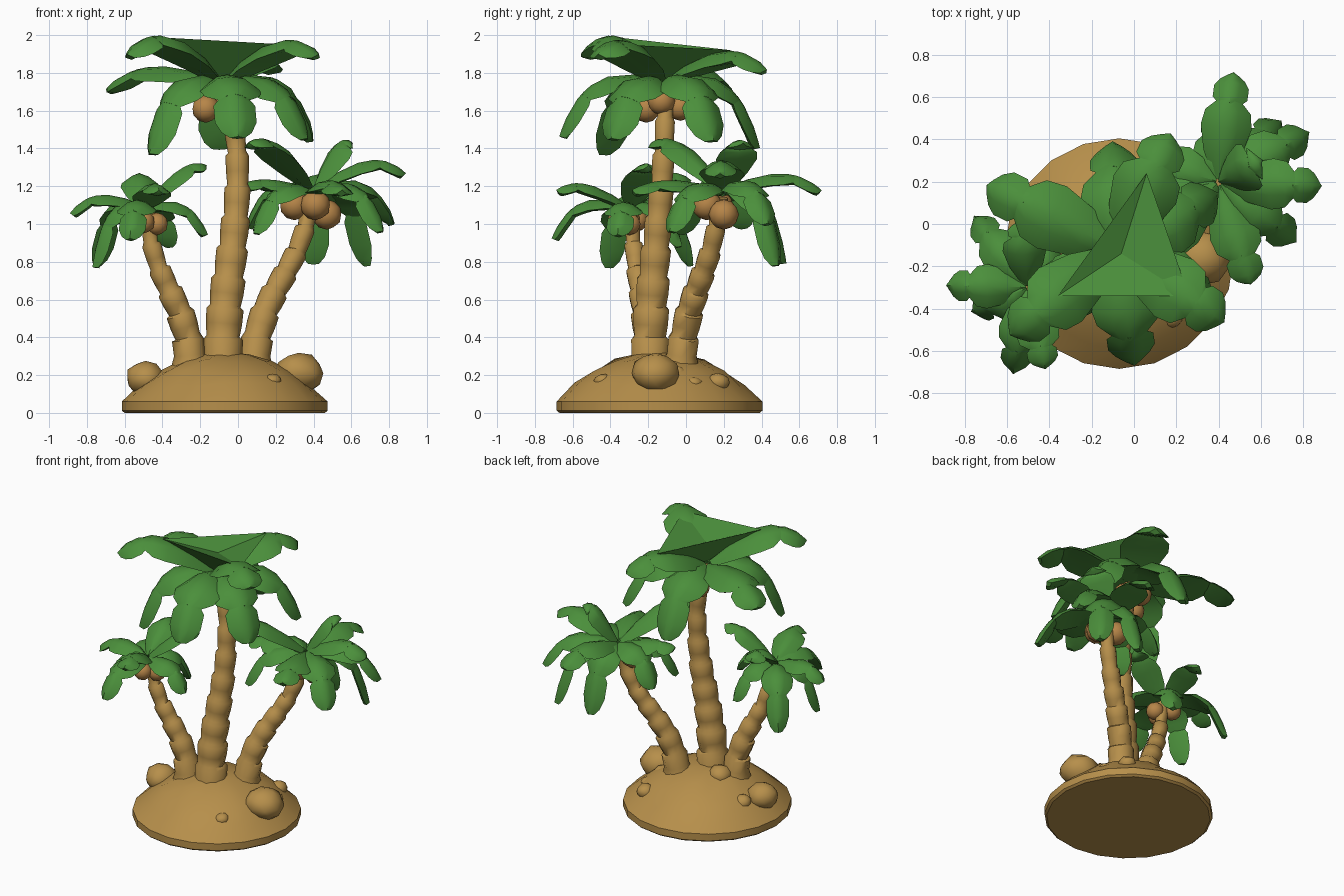
import bpy, bmesh, math, random
from mathutils import Vector
from mathutils.geometry import interpolate_bezier

random.seed(4)
cube = bpy.data.objects.get("Cube")
if cube:
    bpy.data.objects.remove(cube, do_unlink=True)


def material(name, rgb):
    mat = bpy.data.materials.new(name)
    mat.use_nodes = True
    mat.diffuse_color = (*rgb, 1)
    bsdf = next(n for n in mat.node_tree.nodes if n.type == 'BSDF_PRINCIPLED')
    bsdf.inputs["Base Color"].default_value = (*rgb, 1)
    return mat


SAND = material("sand and bark", (0.47, 0.275, 0.07))
NUT = material("coconut brown", (0.47, 0.235, 0.065))
LEAF = material("leaf green", (0.07, 0.275, 0.044))


def finish(name, bm, mat, angle=40):
    bmesh.ops.recalc_face_normals(bm, faces=bm.faces)
    mesh = bpy.data.meshes.new(name)
    bm.to_mesh(mesh)
    bm.free()
    mesh.materials.append(mat)
    ob = bpy.data.objects.new(name, mesh)
    bpy.context.collection.objects.link(ob)
    bpy.ops.object.select_all(action='DESELECT')
    ob.select_set(True)
    bpy.context.view_layer.objects.active = ob
    bpy.ops.object.shade_smooth_by_angle(angle=math.radians(angle))


def skin(bm, rings):
    """Bridge rings of points into a closed tube."""
    rows = [[bm.verts.new(p) for p in ring] for ring in rings]
    n = len(rows[0])
    for a, b in zip(rows, rows[1:]):
        for i in range(n):
            j = (i + 1) % n
            bm.faces.new((a[i], a[j], b[j], b[i]))
    bm.faces.new(rows[0])
    bm.faces.new(rows[-1])


def circle(centre, axis, radius, n):
    rot = Vector((0, 0, 1)).rotation_difference(axis)
    return [centre + rot @ Vector((radius * math.cos(i * math.tau / n),
                                   radius * math.sin(i * math.tau / n), 0))
            for i in range(n)]


def ball(name, centre, radius, mat, squash=1.0, jitter=0.0):
    bm = bmesh.new()
    bmesh.ops.create_icosphere(bm, subdivisions=2, radius=radius)
    for v in bm.verts:
        v.co *= 1 + random.uniform(-jitter, jitter)
        v.co.z *= squash
    bmesh.ops.translate(bm, verts=bm.verts, vec=centre)
    finish(name, bm, mat, 50)


def trunk(name, points, r0, r1, segments):
    """Stacked, softly swelling segments on a curved path."""
    pts = interpolate_bezier(*[Vector(p) for p in points], segments + 1)
    bm = bmesh.new()
    rings = []
    for i, (a, b) in enumerate(zip(pts, pts[1:])):
        axis = (b - a).normalized()
        r = r0 + (r1 - r0) * i / (segments - 1)
        swell = 1.35 if i == 0 else 0.94
        rings += [circle(a, axis, r * swell, 10),
                  circle(a.lerp(b, 0.4), axis, r * 1.03, 10),
                  circle(a.lerp(b, 0.88), axis, r * 1.06, 10)]
    skin(bm, rings)
    finish(name, bm, SAND, 55)


def frond(name, crown, tip, lift, width):
    """Arched folded blade with a separate drooping tip piece."""
    p0, p2 = Vector(crown), Vector(tip)
    p1 = p0.lerp(p2, 0.66 + 0.3 * max(0, p0.z - p2.z))
    p1.z = max(p0.z, p2.z) + lift
    flat = Vector((p2.x - p0.x, p2.y - p0.y, 0)).normalized()
    side = Vector((-flat.y, flat.x, 0))
    bm = bmesh.new()
    blade = [(0.03, 0.3), (0.2, 0.8), (0.42, 1.05), (0.58, 0.95), (0.68, 0.55)]
    end = [(0.65, 0.45), (0.73, 0.72), (0.88, 0.72), (0.96, 0.52), (1, 0.25)]
    for piece in (blade, end):
        rings = []
        for t, w in piece:
            c = p0 * (1 - t) ** 2 + p1 * 2 * t * (1 - t) + p2 * t * t
            tangent = ((p1 - p0) * (1 - t) + (p2 - p1) * t).normalized()
            up = tangent.cross(side)
            half = width * w / 2
            drop = up * half * 0.42
            rings.append([c + side * half - drop, c + side * half * 0.45,
                          c + up * 0.012,
                          c - side * half * 0.45, c - side * half - drop,
                          c - up * (0.022 + half * 0.25)])
        skin(bm, rings)
    finish(name, bm, LEAF, 42)


# Sandy island mound
bm = bmesh.new()
rings = []
for r, z in [(0.53, 0), (0.545, 0.012), (0.545, 0.06), (0.45, 0.15), (0.36, 0.215),
             (0.25, 0.275), (0.13, 0.31), (0.03, 0.32)]:
    ring = circle(Vector((-0.07, -0.14, z)), Vector((0, 0, 1)), r, 20)
    if 0.1 < z < 0.3:
        for p in ring:
            p.z += random.uniform(-0.012, 0.012)
    rings.append(ring)
skin(bm, rings)
finish("island", bm, SAND, 33)

# Boulders and pebbles
rocks = [((0.32, -0.16, 0.21), 0.13), ((-0.49, -0.17, 0.18), 0.105),
         ((-0.42, -0.04, 0.17), 0.06), ((0.18, -0.44, 0.165), 0.05),
         ((0.27, 0.04, 0.15), 0.05), ((0.2, 0.17, 0.16), 0.06),
         ((0.22, -0.05, 0.2), 0.06), ((-0.2, -0.1, 0.28), 0.08)]
for i, (pos, r) in enumerate(rocks):
    ball(f"rock_{i + 1}", pos, r, SAND, 0.85, 0.07)

# Trunks
trunk("tall_trunk", [(-0.08, -0.19, 0.24), (-0.1, -0.2, 0.75),
                     (0.1, -0.1, 1.15), (-0.07, -0.11, 1.76)], 0.1, 0.045, 9)
trunk("small_trunk", [(-0.25, -0.2, 0.24), (-0.25, -0.2, 0.62),
                      (-0.48, -0.28, 0.68), (-0.48, -0.29, 1.08)], 0.08, 0.04, 6)
trunk("leaning_trunk", [(0.08, -0.03, 0.24), (0.11, 0, 0.7),
                        (0.34, 0.15, 0.7), (0.39, 0.18, 1.16)], 0.08, 0.045, 7)

# Crowns: centre, blade width, then (tip, lift) for each frond
crowns = {
    "tall": ((-0.08, -0.12, 1.74), 0.31, [
        ((-0.58, -0.52, 1.89), 0.25), ((0.42, -0.46, 1.89), 0.2),
        ((0.17, 0.42, 1.81), 0.22), ((-0.46, -0.44, 1.37), 0.16),
        ((0, -0.66, 1.46), 0.16), ((0.39, 0.14, 1.44), 0.16),
        ((0.36, -0.39, 1.45), 0.14), ((-0.1, 0.38, 1.4), 0.16),
        ((-0.69, 0.18, 1.71), 0.18)]),
    "small": ((-0.5, -0.3, 1.08), 0.2, [
        ((-0.88, -0.29, 1.05), 0.14), ((-0.76, -0.41, 0.77), 0.12),
        ((-0.57, -0.7, 0.92), 0.13), ((-0.42, -0.68, 1.17), 0.1),
        ((-0.75, 0.03, 0.78), 0.15), ((-0.53, 0.02, 1.22), 0.12),
        ((-0.17, -0.2, 1.3), 0.06), ((-0.17, -0.36, 0.94), 0.1),
        ((-0.36, -0.03, 0.88), 0.1)]),
    "leaning": ((0.4, 0.2, 1.17), 0.23, [
        ((0.47, 0.71, 1.17), 0.17), ((0.82, 0.43, 1.0), 0.16),
        ((0.88, 0.18, 1.26), 0.17), ((0.76, -0.08, 0.96), 0.14),
        ((0.55, -0.28, 1.17), 0.1), ((0.69, 0.48, 0.78), 0.15),
        ((0.4, 0.52, 0.79), 0.12), ((0.05, 0.3, 0.98), 0.14),
        ((0.09, -0.03, 0.95), 0.12), ((0.02, 0.1, 1.2), 0.06),
        ((0.06, -0.18, 1.42), 0.1), ((0.6, 0.3, 1.42), 0.08)]),
}
for tree, (centre, width, tips) in crowns.items():
    for i, (tip, lift) in enumerate(tips):
        frond(f"{tree}_frond_{i + 1}", centre, tip, lift, width)

# Dished web of leaf joining the three raised fronds of the tall palm
bm = bmesh.new()
rim = [bm.verts.new(p) for p in [(-0.36, -0.34, 1.985), (0.26, -0.34, 1.95),
                                 (0.06, 0.24, 1.92)]]
hub_top, hub_base = [bm.verts.new((-0.06, -0.14, z)) for z in (1.89, 1.75)]
for i in range(3):
    a, b = rim[i], rim[(i + 1) % 3]
    bm.faces.new((a, b, hub_top))
    bm.faces.new((b, a, hub_base))
finish("tall_crown_web", bm, LEAF, 25)

# Coconut clusters
clusters = {
    "tall": (0.074, [(-0.17, -0.21, 1.61), (-0.08, -0.03, 1.62), (-0.03, -0.13, 1.65)]),
    "small": (0.06, [(-0.43, -0.3, 1), (-0.5, -0.36, 1.01), (-0.54, -0.26, 1.02)]),
    "leaning": (0.08, [(0.3, 0.17, 1.1), (0.41, 0.11, 1.1), (0.47, 0.2, 1.05)]),
}
for tree, (radius, spots) in clusters.items():
    for i, pos in enumerate(spots):
        ball(f"{tree}_coconut_{i + 1}", pos, radius, NUT)
